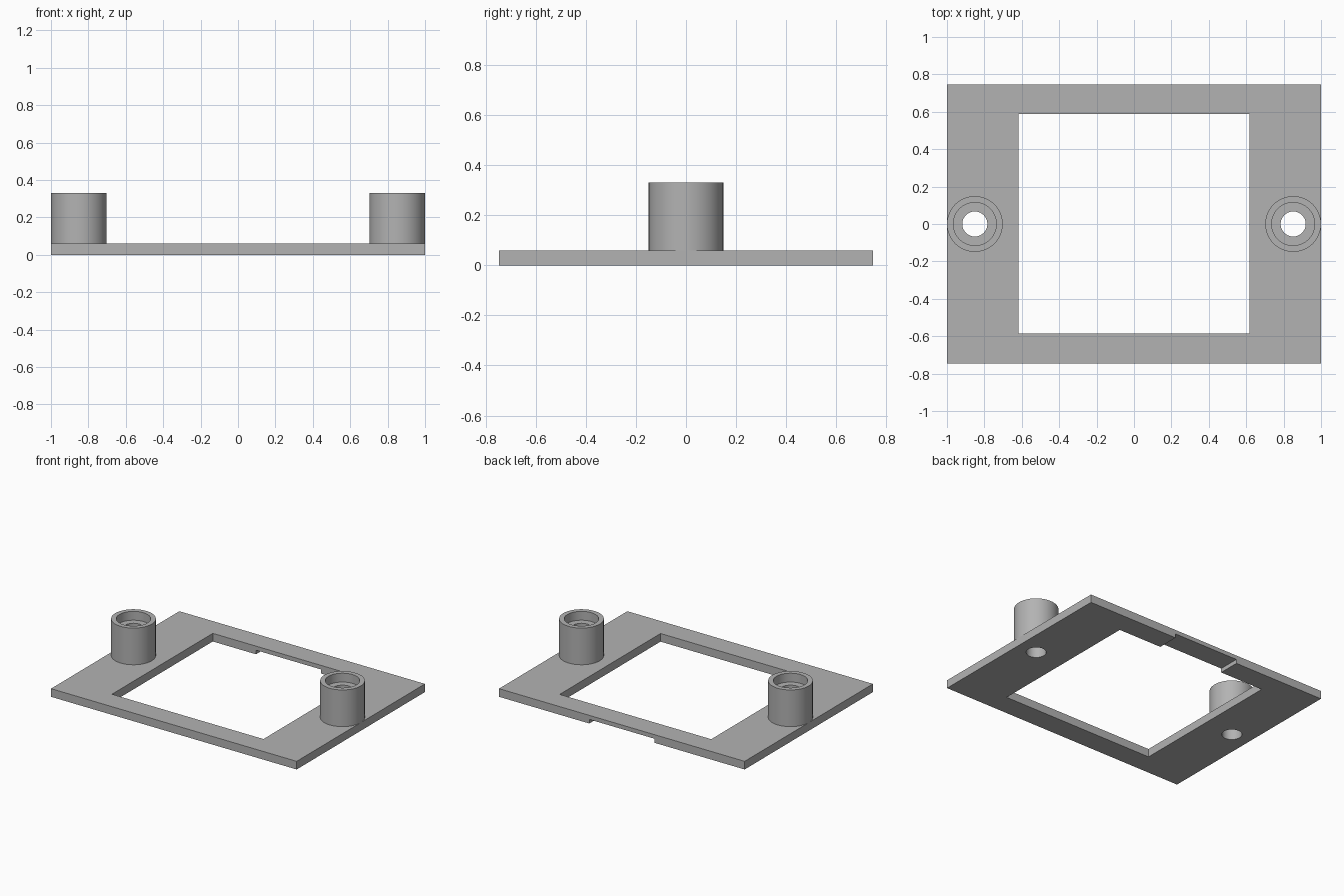
import bpy, bmesh, math
from mathutils import Matrix

cube = bpy.data.objects.get("Cube")
if cube:
    bpy.data.objects.remove(cube, do_unlink=True)

# Dimensions
HALF_X, HALF_Y, THICK = 1.0, 0.746, 0.06
POST_X, POST_R, POST_TOP = 0.851, 0.149, 0.33
BORE_R, BORE_FLOOR, HOLE_R = 0.115, 0.265, 0.067
SEGMENTS = 64

grey = bpy.data.materials.new("plain grey")
grey.use_nodes = True
colour = (0.45, 0.45, 0.45, 1)
grey.diffuse_color = colour
grey.node_tree.nodes["Principled BSDF"].inputs["Base Color"].default_value = colour


def make_object(name, bm):
    bmesh.ops.recalc_face_normals(bm, faces=bm.faces)
    mesh = bpy.data.meshes.new(name)
    bm.to_mesh(mesh)
    bm.free()
    mesh.materials.append(grey)
    obj = bpy.data.objects.new(name, mesh)
    bpy.context.collection.objects.link(obj)
    return obj


def box(name, low, high):
    bm = bmesh.new()
    size = [b - a for a, b in zip(low, high)]
    middle = [(a + b) / 2 for a, b in zip(low, high)]
    bmesh.ops.create_cube(bm, size=1, matrix=Matrix.Translation(middle) @ Matrix.Diagonal((*size, 1)))
    return make_object(name, bm)


def lathe(name, x, profile, closed=False):
    """Revolve (radius, height) points about a vertical axis at x."""
    bm = bmesh.new()
    rings = []
    for r, z in profile:
        angles = [math.tau * i / SEGMENTS for i in range(SEGMENTS)]
        rings.append([bm.verts.new((x + r * math.cos(a), r * math.sin(a), z)) for a in angles])
    for a, b in zip(rings, rings[1:]):
        for i in range(SEGMENTS):
            j = (i + 1) % SEGMENTS
            bm.faces.new((a[i], a[j], b[j], b[i]))
    if closed:
        bm.faces.new(rings[0])
        bm.faces.new(rings[-1])
    return make_object(name, bm)


def select_only(obj):
    bpy.ops.object.select_all(action="DESELECT")
    obj.select_set(True)
    bpy.context.view_layer.objects.active = obj


def cut(target, cutter):
    mod = target.modifiers.new("cut", "BOOLEAN")
    mod.operation, mod.solver, mod.object = "DIFFERENCE", "EXACT", cutter
    select_only(target)
    bpy.ops.object.modifier_apply(modifier=mod.name)
    bpy.data.objects.remove(cutter, do_unlink=True)


# Base plate with window, underside cable notch at the back and screw holes
plate = box("base_plate", (-HALF_X, -HALF_Y, 0), (HALF_X, HALF_Y, THICK))
cut(plate, box("window_cutter", (-0.617, -0.585, -0.1), (0.617, 0.588, 0.2)))
cut(plate, box("notch_cutter", (-0.265, 0.5, -0.1), (0.265, 0.9, 0.03)))
for side in (-1, 1):
    cut(plate, lathe("hole_cutter", side * POST_X, [(HOLE_R, -0.1), (HOLE_R, 0.2)], closed=True))

# Hollow posts with a counterbored top
post_profile = [(POST_R, THICK), (POST_R, POST_TOP), (BORE_R, POST_TOP),
                (BORE_R, BORE_FLOOR), (HOLE_R, BORE_FLOOR), (HOLE_R, THICK), (POST_R, THICK)]
posts = [lathe(name, side * POST_X, post_profile)
         for name, side in (("right_post", -1), ("left_post", 1))]

for obj in posts:
    bm = bmesh.new()
    bm.from_mesh(obj.data)
    bmesh.ops.remove_doubles(bm, verts=bm.verts, dist=0.0001)
    bmesh.ops.recalc_face_normals(bm, faces=bm.faces)
    bm.to_mesh(obj.data)
    bm.free()

for obj in [plate] + posts:
    select_only(obj)
    bpy.ops.object.shade_smooth_by_angle(angle=math.radians(30))
